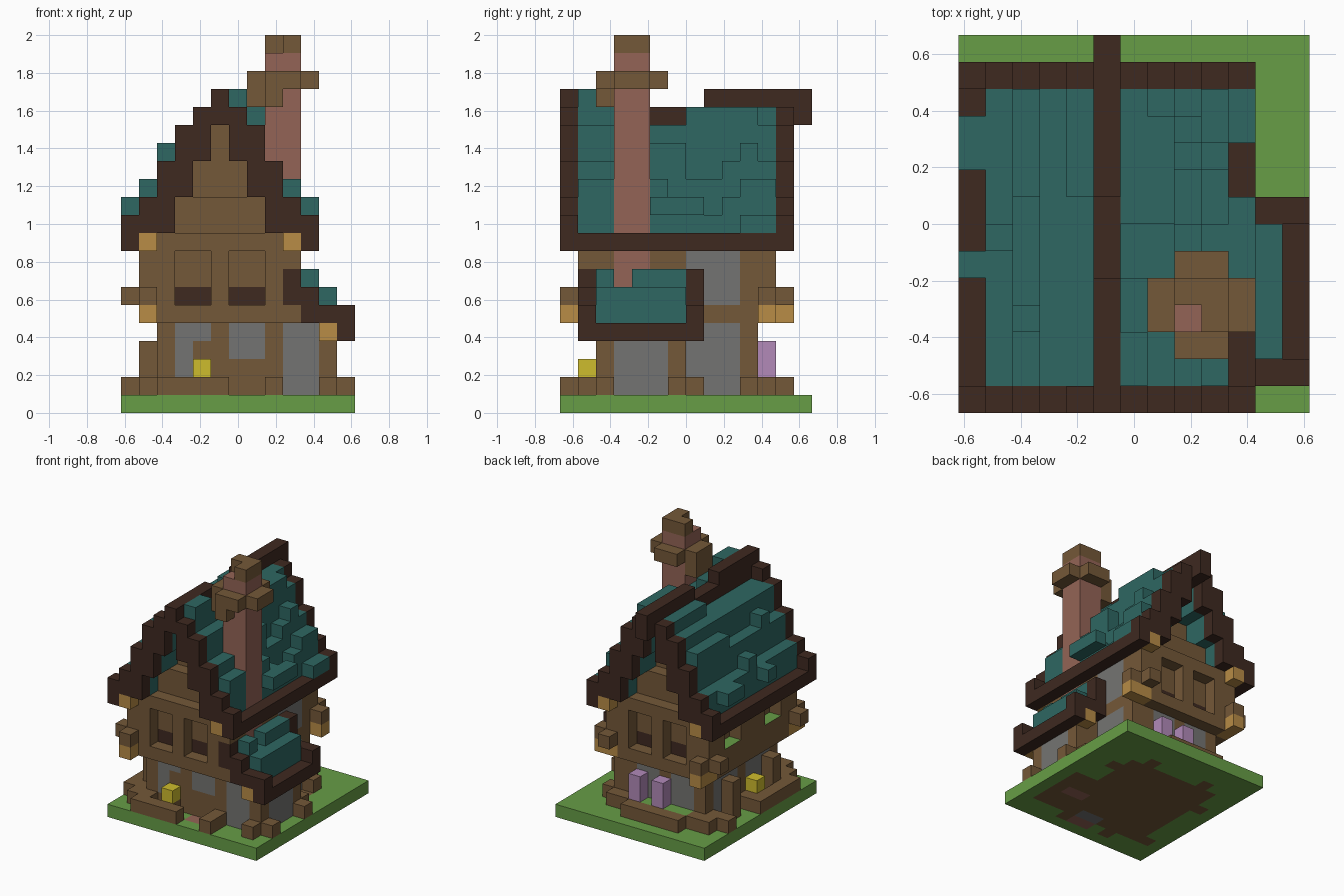
import bpy, bmesh
from mathutils import Vector

if "Cube" in bpy.data.objects:
    bpy.data.objects.remove(bpy.data.objects["Cube"], do_unlink=True)

S = 2 / 21                       # edge of one block
ORIGIN = Vector((-6.5, -7, 0))   # grid is 13 x 14 x 21 blocks

HEX = {"grass": "679d46", "wood": "745838", "dark_timber": "3e2920",
       "roof_teal": "2e6762", "brick": "946456", "stone": "747472",
       "log_end": "b88c46", "yellow": "cebc2d", "purple": "b28ab9"}


def linear(h):
    vals = [int(h[n:n + 2], 16) / 255 for n in (0, 2, 4)]
    return [v / 12.92 if v <= 0.04045 else ((v + 0.055) / 1.055) ** 2.4 for v in vals] + [1]


mats = {}
for name, h in HEX.items():
    m = bpy.data.materials.new(name)
    m.use_nodes = True
    m.diffuse_color = linear(h)
    bsdf = m.node_tree.nodes["Principled BSDF"]
    bsdf.inputs["Base Color"].default_value = linear(h)
    bsdf.inputs["Roughness"].default_value = 0.9
    mats[name] = m

cells = {}


def span(r):
    return range(r[0], r[1] + 1) if isinstance(r, tuple) else (r,)


def box(part, colour, x, y, z):
    """Fill an inclusive block range; part None carves it away."""
    for i in span(x):
        for j in span(y):
            for k in span(z):
                if part:
                    cells[i, j, k] = (part, colour)
                else:
                    cells.pop((i, j, k), None)


# Ground with the house footprint and a paved strip
box("ground", "grass", (0, 12), (0, 13), 0)
box("ground", "wood", (2, 9), (2, 10), 0)
box("ground", "wood", (10, 11), (2, 6), 0)
for x, y in ((1, 2), (1, 8), (3, 11), (8, 11), (8, 1), (10, 9), (4, 1)):
    box("ground", "wood", x, y, 0)
box("ground", "brick", (9, 10), 4, 0)
box("ground", "brick", (6, 7), 1, 0)
box("ground", "stone", (6, 7), 2, 0)

# Lower storey and side wing
box("lower_storey", "wood", (2, 9), (2, 10), (1, 4))
box("side_wing", "wood", (9, 11), (2, 6), (1, 5))
for x, z in ((3, (2, 4)), (4, 4), ((6, 7), (3, 4))):
    box("lower_storey", "stone", x, 2, z)
box("side_wing", "stone", (9, 10), 2, (1, 4))
box("side_wing", "stone", 11, (3, 5), (1, 4))
box("lower_storey", "stone", 9, (7, 9), (1, 4))
box("lower_storey", "stone", (3, 4), 10, (1, 4))
box("lower_storey", "stone", (6, 7), 10, (1, 4))
for y in ((3, 5), (7, 9)):
    box("lower_storey", "stone", 2, y, (1, 4))

# Upper storey
box("upper_storey", "wood", (1, 9), (1, 11), (5, 9))
box("upper_storey", "stone", 9, (7, 9), (6, 8))

# Recessed windows, front and back
for wall, inner in ((1, 2), (11, 10)):
    for x in ((3, 4), (6, 7)):
        box(None, None, x, wall, (6, 8))
        box("upper_storey", "dark_timber", x, inner, 6)
# Left-hand windows with planted sills
for y in ((3, 4), (8, 9)):
    box(None, None, 1, y, (7, 8))
    box("window_planter", "wood", 1, y, 6)

# Crossing log ends at the corners, left out where the wing roof meets the front
for x, out_x in ((1, 0), (9, 10)):
    for y, out_y in ((1, 0), (11, 12)):
        box("log_ends", "log_end", x, (min(y, out_y), max(y, out_y)), 9)
        if (x, y) != (9, 1):
            box("log_ends", "log_end", x, y, 5)
            box("log_ends", "wood", x, out_y, 6)
            box("log_ends", "wood", out_x, y, 6)
for x, y in ((1, 0), (1, 12), (10, 11)):
    box("log_ends", "log_end", x, y, 5)
for y in (1, 7):
    box("wing_log_ends", "log_end", 11, y, 4)

# Main roof: (bottom, top) by distance from the ridge
SLOPE = {0: (16, 17), 1: (14, 16), 2: (12, 15), 3: (10, 13), 4: (10, 11), 5: (9, 10)}
for d, zs in SLOPE.items():
    for x in {5 - d, 5 + d}:
        for y in (0, 12):
            box("roof_trim", "dark_timber", x, y, zs)

# Gable walls, stepping back towards the peak
for low, high in ((2, 3), (10, 9)):
    box("gable_wall", "wood", (3, 7), low, (10, 11))
    box("gable_wall", "wood", (4, 6), high, (12, 13))
    box("gable_wall", "wood", 5, high, (14, 15))

# Uneven tiles: one sign per row from front to back
TILES = {1: "=====+=====", 2: "==+====++++", 3: "===========", 4: "-------====",
         6: "++==--=====", 7: "======++++=", 8: "====++--=+=", 9: "++==+=--=++"}
for x, row in TILES.items():
    low, high = SLOPE[abs(x - 5)]
    for n, sign in enumerate(row):
        top = high + {"+": 1, "=": 0, "-": -1}[sign]
        box("roof_tiles", "roof_teal", x, n + 1, (low, top))

# Eaves, ridge and loose tiles on the eaves
for x in (0, 10):
    box("eaves", "dark_timber", x, (0, 12), 9)
box("ridge", "dark_timber", 5, (1, 12), 16)
box("ridge", "dark_timber", 5, (1, 4), 17)
box("ridge", "dark_timber", 5, (8, 13), 17)
box("ridge", "dark_timber", 5, 13, 16)
for x, y in ((0, 5), (0, (9, 10)), (10, (5, 7))):
    box("loose_tiles", "roof_teal", x, y, 11)
box("loose_tiles", "roof_teal", 10, (10, 11), 10)

# Wing roof
box("wing_roof_tiles", "roof_teal", (10, 11), (2, 6), (5, 6))
box("wing_roof_tiles", "roof_teal", 10, 2, 7)
box("wing_roof_tiles", "roof_teal", 10, (4, 6), 7)
for y in (1, 7):
    for x, z in ((9, (6, 7)), (10, (5, 7) if y == 7 else (5, 6)), (11, 5), (12, (4, 5))):
        box("wing_roof_trim", "dark_timber", x, y, z)
box("wing_roof_trim", "dark_timber", 12, (1, 7), 4)

# Chimney with its collar and broken rim
box("chimney_collar", "wood", (7, 10), (3, 4), 18)
box("chimney_collar", "wood", (8, 9), (2, 5), 18)
box("chimney_collar", "wood", 7, (3, 4), 17)
box("chimney_collar", "wood", 8, 2, 17)
box("chimney", "brick", (8, 9), (3, 4), (7, 19))
box("chimney_rim", "wood", (8, 9), (3, 4), 20)
box(None, None, 8, 3, 20)

# Foundation stones and garden curbs
for x, y in ((1, (1, 2)), (0, 2), ((2, 5), 0), (2, 1), (4, 1), (8, (0, 1)),
             (11, 1), (12, 2), (12, 6), (11, 7), (1, (10, 11)), (0, 10),
             ((3, 7), 12), (2, 11), (8, 11), (9, 11), (10, 10),
             (0, (3, 6)), (1, 3), (1, 5), (1, 6), (1, 8)):
    box("foundation_stones", "wood", x, y, 1)
for y in (3, 8):
    box("wall_posts", "wood", 1, y, (2, 3))

# Flowers and the bed behind the back curb
box("flower_bed", "grass", (3, 7), 11, 1)
box("yellow_flower", "yellow", 4, 1, 2)
box("yellow_flower", "yellow", 1, 5, 2)
for x in (5, 7):
    box("purple_flower", "purple", x, 11, (2, 3))

# Build one mesh per part from the exposed block faces
AXES = [Vector(v) for v in ((1, 0, 0), (0, 1, 0), (0, 0, 1))]
parts = {}
for pos, (part, colour) in cells.items():
    parts.setdefault(part, {})[pos] = colour

for part, blocks in parts.items():
    bm = bmesh.new()
    used = sorted(set(blocks.values()))
    for pos, colour in blocks.items():
        for a in range(3):
            for side in (0, 1):
                n = list(pos)
                n[a] += 2 * side - 1
                if tuple(n) in cells:
                    continue
                u, v = AXES[(a + 1) % 3], AXES[(a + 2) % 3]
                p = Vector(pos) + AXES[a] * side + ORIGIN
                loop = [p, p + u, p + u + v, p + v]
                face = bm.faces.new([bm.verts.new(q * S) for q in (loop if side else loop[::-1])])
                face.material_index = used.index(colour)
    bmesh.ops.remove_doubles(bm, verts=bm.verts[:], dist=S / 100)
    if part == "window_planter":  # planted tops
        used.append("grass")
        bm.normal_update()
        for face in bm.faces:
            face.material_index = int(face.normal.z > 0.5)
    bmesh.ops.dissolve_limit(bm, angle_limit=0.01, verts=bm.verts[:], edges=bm.edges[:],
                             delimit={"MATERIAL"})
    mesh = bpy.data.meshes.new(part)
    bm.to_mesh(mesh)
    bm.free()
    for c in used:
        mesh.materials.append(mats[c])
    bpy.context.scene.collection.objects.link(bpy.data.objects.new(part, mesh))
